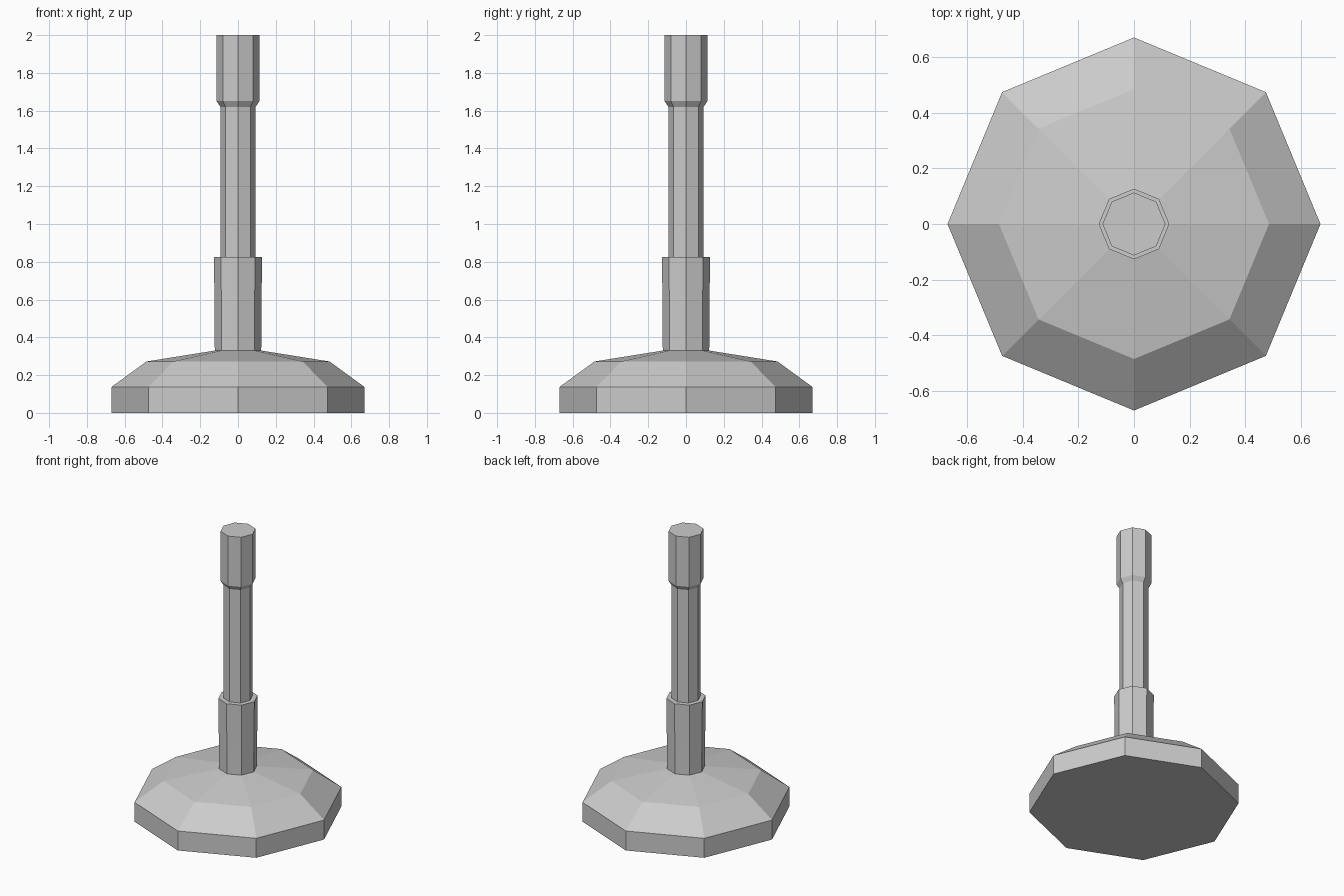
import bpy, bmesh
from math import cos, sin, pi

if "Cube" in bpy.data.objects:
    bpy.data.objects.remove(bpy.data.objects["Cube"])

SIDES = 8


def turned(name, profile):
    """Closed eight-sided solid from (radius, z) rings listed bottom to top."""
    bm = bmesh.new()
    rings = [[bm.verts.new((r * cos(2 * pi * i / SIDES), r * sin(2 * pi * i / SIDES), z))
              for i in range(SIDES)] for r, z in profile]
    for low, high in zip(rings, rings[1:]):
        for i in range(SIDES):
            j = (i + 1) % SIDES
            bm.faces.new((low[i], low[j], high[j], high[i]))
    bm.faces.new(rings[0][::-1])
    bm.faces.new(rings[-1])
    mesh = bpy.data.meshes.new(name)
    bm.to_mesh(mesh)
    bm.free()
    obj = bpy.data.objects.new(name, mesh)
    bpy.context.collection.objects.link(obj)
    return obj


# Wide weighted foot with sloped shoulders
turned("base", [(0.67, 0), (0.67, 0.137), (0.485, 0.272), (0.122, 0.33)])

# Lower sleeve, slightly wider towards the top
turned("sleeve", [(0.123, 0.33), (0.124, 0.5), (0.127, 0.825)])

# Thin rod flaring into the thicker head
turned("rod_and_head", [(0.093, 0.825), (0.093, 1.62), (0.113, 1.65), (0.113, 2.0)])
